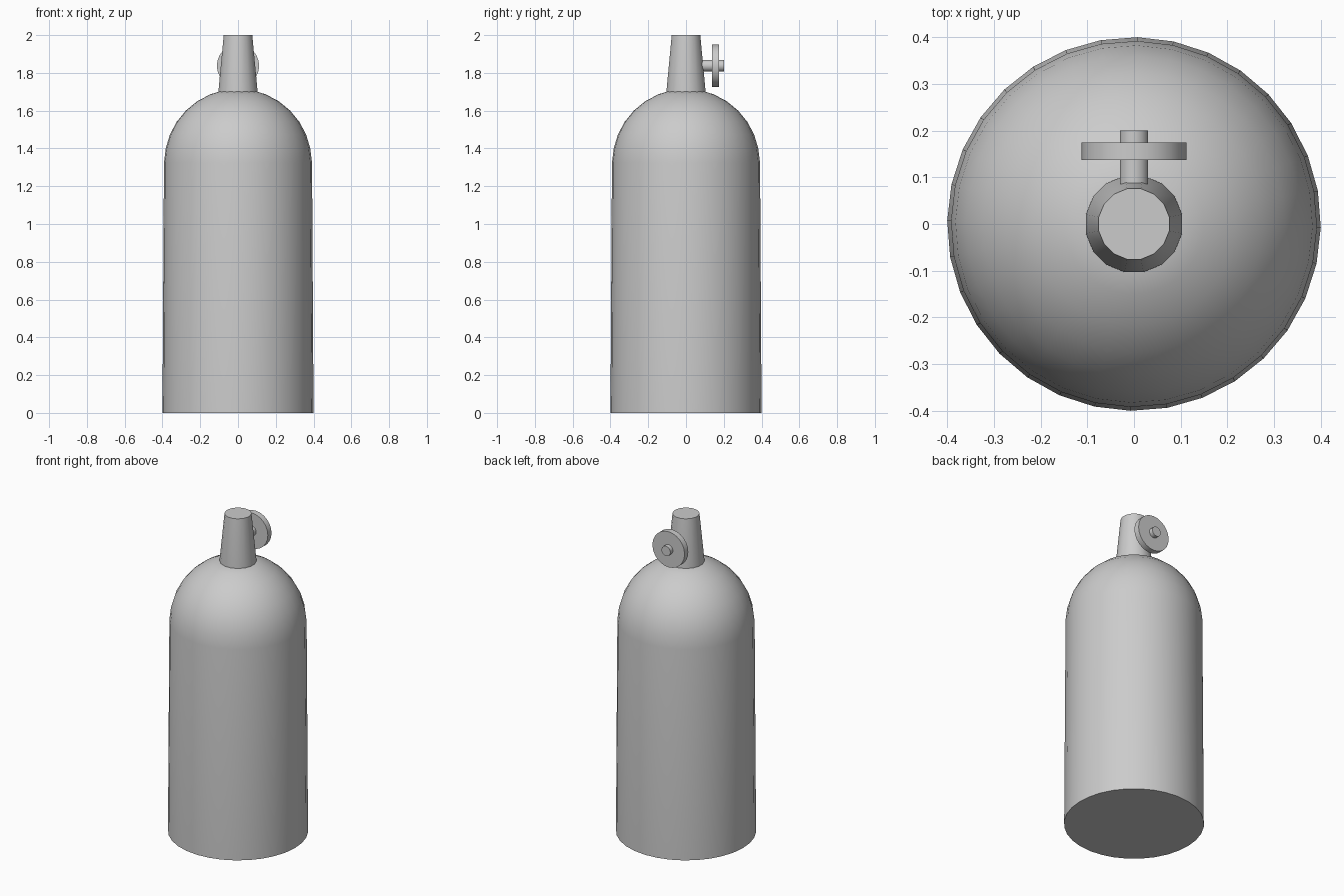
import bpy, bmesh
from math import sin, cos, pi, radians

if "Cube" in bpy.data.objects:
    bpy.data.objects.remove(bpy.data.objects["Cube"])


def lathe(name, profile, sides, turn=0.0, location=(0, 0, 0), rotation=(0, 0, 0)):
    """Closed solid of revolution from (radius, z) points, with capped ends."""
    bm = bmesh.new()
    rings = [[bm.verts.new((r * cos(turn + 2 * pi * i / sides),
                            r * sin(turn + 2 * pi * i / sides), z))
              for i in range(sides)] for r, z in profile]
    for low, high in zip(rings, rings[1:]):
        for i in range(sides):
            j = (i + 1) % sides
            bm.faces.new((low[i], low[j], high[j], high[i]))
    bm.faces.new(rings[0][::-1])
    bm.faces.new(rings[-1])
    mesh = bpy.data.meshes.new(name)
    bm.to_mesh(mesh)
    bm.free()
    obj = bpy.data.objects.new(name, mesh)
    bpy.context.collection.objects.link(obj)
    obj.location, obj.rotation_euler = location, rotation
    bpy.ops.object.select_all(action='DESELECT')
    obj.select_set(True)
    bpy.context.view_layer.objects.active = obj
    bpy.ops.object.shade_smooth_by_angle(angle=radians(35))
    return obj


# Tank: slightly tapered cylinder with a rounded shoulder
dome_z, dome_r = 1.325, 0.39
shoulder = [(dome_r * cos(radians(a)), dome_z + dome_r * sin(radians(a)))
            for a in (11.25, 22.5, 33.75, 45, 56.25, 67.5, 76)]
lathe("tank_body", [(0.4, 0), (0.392, dome_z)] + shoulder, 32, radians(-1))

# Tapered neck on top
lathe("neck", [(0.105, 1.695), (0.105, 1.71), (0.077, 2.0)], 16, pi / 16)

# Valve stem and hand wheel pointing to the back
to_back = (-pi / 2, 0, 0)
lathe("valve_stem", [(0.031, 0.08), (0.031, 0.2)], 16, pi / 16,
      (0, 0, 1.838), to_back)
lathe("valve_wheel", [(0.112, 0.137), (0.112, 0.174)], 24, 0,
      (0, 0, 1.838), to_back)
